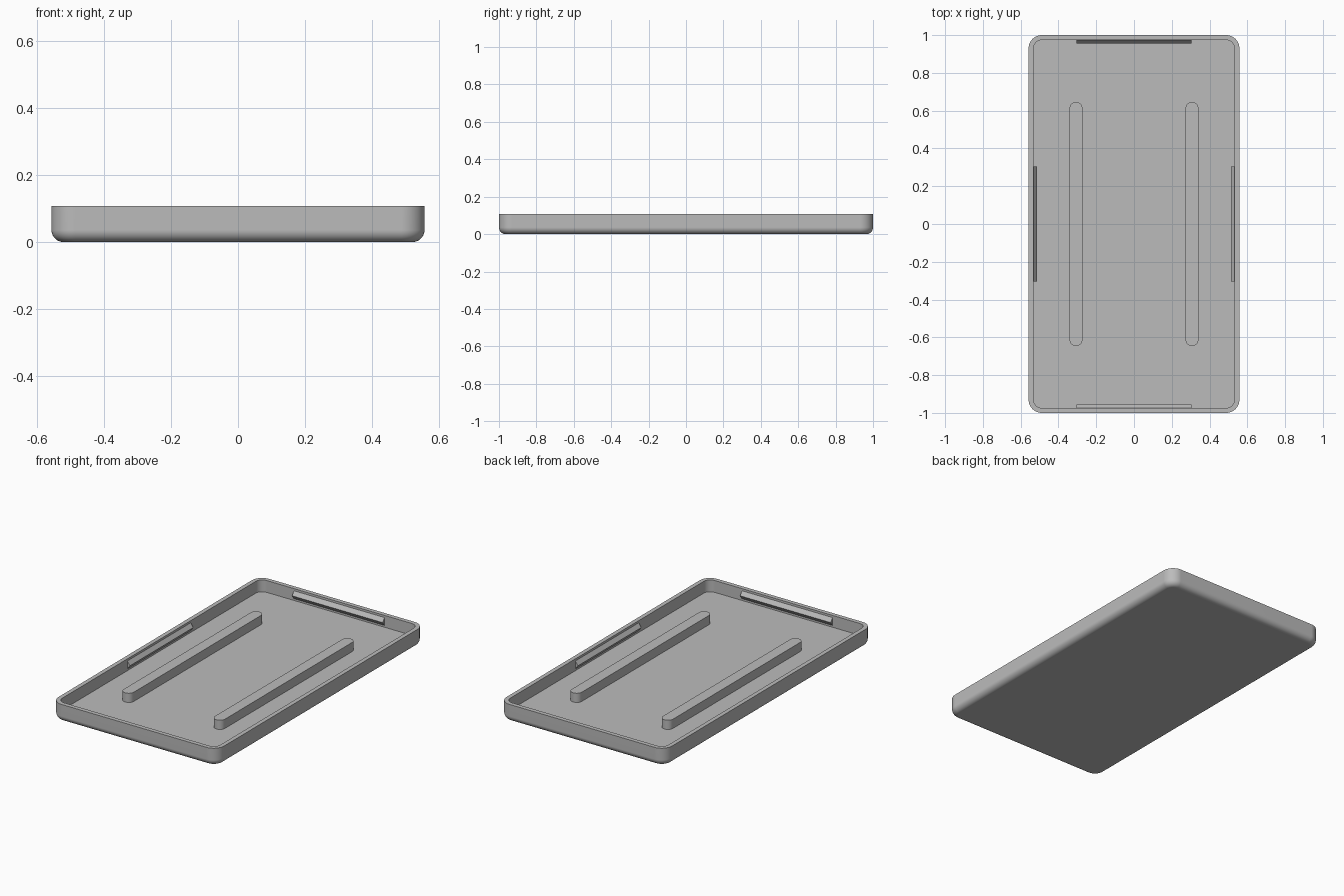
import bpy, bmesh, math

cube = bpy.data.objects.get("Cube")
if cube:
    bpy.data.objects.remove(cube, do_unlink=True)

HX, HY, HEIGHT = 0.558, 1.0, 0.108      # outer half sizes and height
WALL, FLOOR = 0.026, 0.036
CORNER, FILLET = 0.07, 0.036

grey = bpy.data.materials.new("light grey plastic")
grey.use_nodes = True
grey.diffuse_color = (0.5, 0.5, 0.5, 1)
grey.node_tree.nodes["Principled BSDF"].inputs["Base Color"].default_value = (0.5, 0.5, 0.5, 1)


def rounded_rect(hx, hy, r, z, cx=0, steps=10):
    """Counter-clockwise outline of a rectangle with round corners."""
    pts = []
    for k, (sx, sy) in enumerate([(1, 1), (-1, 1), (-1, -1), (1, -1)]):
        for i in range(steps + 1):
            a = math.pi / 2 * (k + i / steps)
            pts.append((cx + sx * (hx - r) + r * math.cos(a),
                        sy * (hy - r) + r * math.sin(a), z))
    return pts


def loft(name, rings, smooth=True):
    """Skin a stack of outlines and cap both ends."""
    bm = bmesh.new()
    loops = [[bm.verts.new(p) for p in ring] for ring in rings]
    for low, high in zip(loops, loops[1:]):
        for i in range(len(low)):
            j = (i + 1) % len(low)
            bm.faces.new((low[i], low[j], high[j], high[i]))
    bm.faces.new(loops[0][::-1])
    bm.faces.new(loops[-1])
    bmesh.ops.recalc_face_normals(bm, faces=bm.faces)
    mesh = bpy.data.meshes.new(name)
    bm.to_mesh(mesh)
    bm.free()
    mesh.materials.append(grey)
    obj = bpy.data.objects.new(name, mesh)
    bpy.context.collection.objects.link(obj)
    if smooth:
        bpy.ops.object.select_all(action='DESELECT')
        obj.select_set(True)
        bpy.context.view_layer.objects.active = obj
        bpy.ops.object.shade_smooth_by_angle(angle=math.radians(35))
        obj.modifiers.new("flat large faces", 'WEIGHTED_NORMAL').keep_sharp = True
    return obj


# Tray shell: rounded bottom edge, straight wall, flat rim, inner wall, floor
rings = []
for i in range(9):
    a = math.pi / 2 * i / 8
    inset = FILLET * (1 - math.sin(a))
    rings.append(rounded_rect(HX - inset, HY - inset, CORNER - inset,
                              FILLET * (1 - math.cos(a))))
rings.append(rounded_rect(HX, HY, CORNER, HEIGHT))
for z in (HEIGHT, FLOOR):
    rings.append(rounded_rect(HX - WALL, HY - WALL, CORNER - WALL, z))
loft("tray_shell", rings)

# Two long round-ended ribs on the floor
for side, x in (("left", 0.307), ("right", -0.307)):
    loft(side + "_rib", [rounded_rect(0.034, 0.646, 0.0339, z, x)
                         for z in (FLOOR - 0.005, 0.092)])

# Wedge-shaped snap ridges, one in the middle of each inner wall
HALF, DEPTH, MID, RISE = 0.305, 0.018, 0.071, 0.024
for name, angle, reach in (("left", 0, HX), ("back", 90, HY),
                           ("right", 180, HX), ("front", 270, HY)):
    wall = reach - WALL
    profile = [(wall + 0.002, MID - RISE), (wall, MID - RISE), (wall - DEPTH, MID),
               (wall, MID + RISE), (wall + 0.002, MID + RISE)]
    ridge = loft(name + "_snap_ridge",
                 [[(x, y, z) for x, z in profile] for y in (-HALF, HALF)], smooth=False)
    ridge.rotation_euler.z = math.radians(angle)
